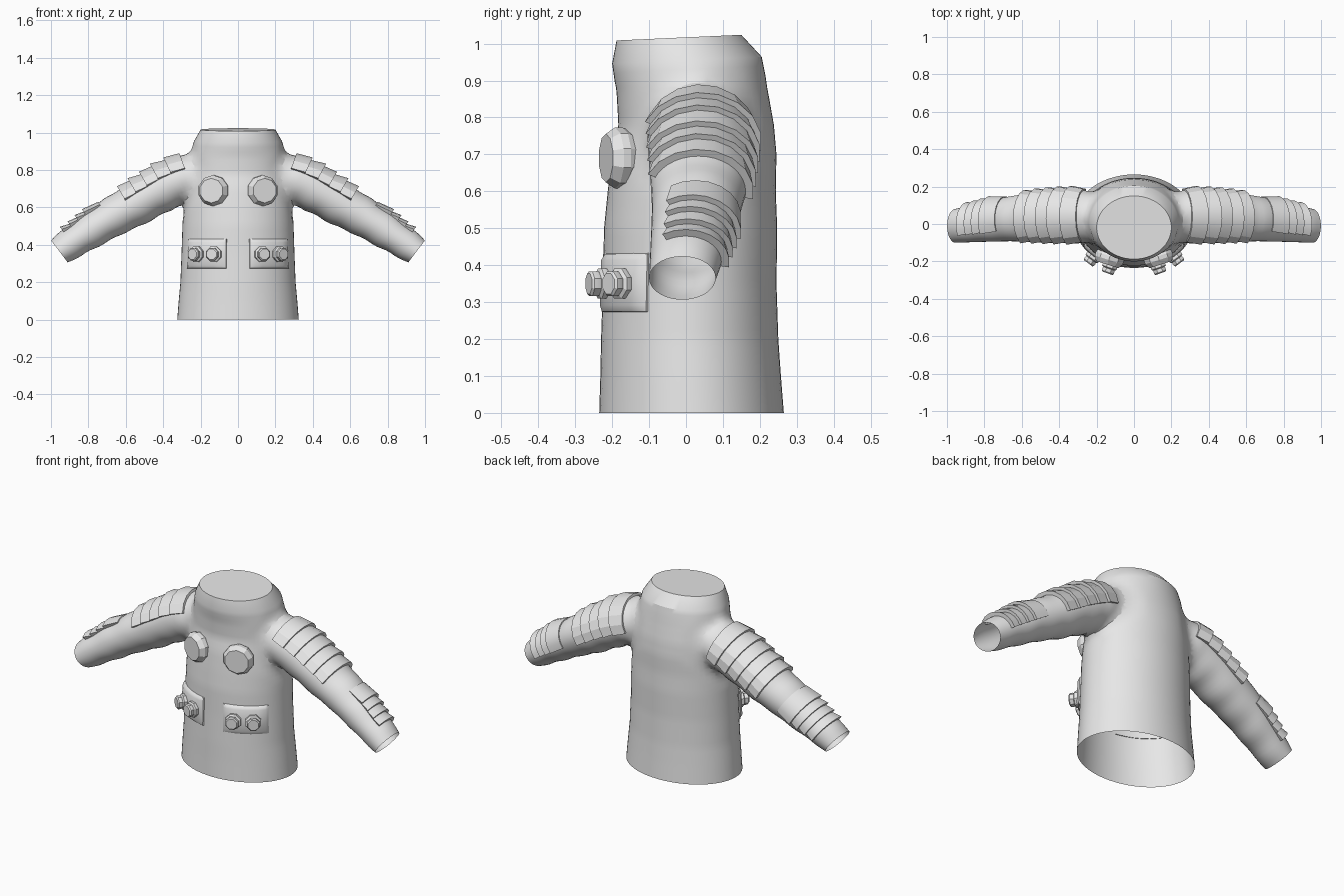
import bpy, bmesh
from math import sin, cos, pi, radians, atan2, sqrt
from mathutils import Vector, Matrix

if "Cube" in bpy.data.objects:
    bpy.data.objects.remove(bpy.data.objects["Cube"])

grey = bpy.data.materials.new("light_grey")
grey.use_nodes = True
grey.diffuse_color = (0.8, 0.8, 0.8, 1)
grey.node_tree.nodes["Principled BSDF"].inputs["Base Color"].default_value = (0.8, 0.8, 0.8, 1)

# Torso rows: height, half width, front y, back y
TORSO = [(0, .325, -.235, .265), (.1, .317, -.232, .257), (.2, .308, -.23, .25),
         (.35, .302, -.225, .245), (.5, .297, -.222, .247), (.6, .293, -.212, .243),
         (.7, .285, -.2, .245), (.78, .278, -.183, .238), (.87, .26, -.188, .222),
         (.955, .235, -.2, .205), (1.017, .2, -.188, .15)]
# Arm rows: centre x, centre z, centre y, half height, half depth, tilt
ARM = [(.1, .79, .03, .11, .12, 10), (.27, .755, .04, .135, .145, 20),
       (.36, .725, .04, .128, .143, 28), (.46, .67, .038, .12, .138, 30),
       (.56, .61, .035, .115, .13, 30), (.66, .555, .028, .105, .12, 31),
       (.76, .495, .018, .098, .112, 32), (.86, .43, .003, .088, .1, 35),
       (.955, .365, -.01, .075, .09, 37)]


def sample(rows, t):
    """Blend between the two rows around t (first column)."""
    for a, b in zip(rows, rows[1:]):
        if t <= b[0]:
            break
    f = (t - a[0]) / (b[0] - a[0])
    return [p + (q - p) * f for p, q in zip(a, b)]


def torso_point(z, ang, off=0):
    """ang 0 is straight ahead, positive towards +x."""
    z, rx, y0, y1 = sample(TORSO, z)
    y = (y0 + y1) / 2 - ((y1 - y0) / 2 + off) * cos(ang)
    tilt = .045 * y if z > .9 else 0
    return Vector(((rx + off) * sin(ang), y, z + tilt))


def arm_point(t, ang, off=0, side=1):
    """ang 0 is the front of the sleeve, 90 degrees its top."""
    x, z, y, r, ry, tilt = sample(ARM, t)
    tilt = radians(tilt)
    r += off + .003 * sin(t * 50)
    up = r * sin(ang)
    return Vector((side * (x + up * sin(tilt)), y - (ry + off) * cos(ang), z + up * cos(tilt)))


def make(name, bm, angle=30):
    bmesh.ops.recalc_face_normals(bm, faces=bm.faces)
    me = bpy.data.meshes.new(name)
    bm.to_mesh(me)
    bm.free()
    ob = bpy.data.objects.new(name, me)
    bpy.context.collection.objects.link(ob)
    me.materials.append(grey)
    finish(ob, angle)
    return ob


def finish(ob, angle):
    bpy.ops.object.select_all(action='DESELECT')
    ob.select_set(True)
    bpy.context.view_layer.objects.active = ob
    bpy.ops.object.shade_smooth_by_angle(angle=radians(angle))


def grid(bm, rows, closed=False, caps=False):
    """Skin rows of points with quads."""
    vs = [[bm.verts.new(p) for p in row] for row in rows]
    n = len(vs[0])
    for a, b in zip(vs, vs[1:]):
        for i in range(n if closed else n - 1):
            j = (i + 1) % n
            bm.faces.new((a[i], a[j], b[j], b[i]))
    if caps:
        bm.faces.new(vs[0])
        bm.faces.new(vs[-1])


def lerp_list(a, b, n):
    return [a + (b - a) * i / n for i in range(n + 1)]


# Torso and sleeves, joined into one shell
bm = bmesh.new()
around = [2 * pi * i / 56 for i in range(56)]
heights = lerp_list(0, .955, 38) + [1.017]
grid(bm, [[torso_point(z, a) for a in around] for z in heights], True, True)
body = make("jacket_body", bm)

around = [2 * pi * i / 36 for i in range(36)]
for side in (1, -1):
    bm = bmesh.new()
    grid(bm, [[arm_point(t, a, 0, side) for a in around] for t in lerp_list(.1, .955, 38)], True, True)
    sleeve = make("sleeve_helper", bm)
    mod = body.modifiers.new("join", 'BOOLEAN')
    mod.operation, mod.solver, mod.object = 'UNION', 'EXACT', sleeve
    bpy.context.view_layer.objects.active = body
    bpy.ops.object.modifier_apply(modifier=mod.name)
    bpy.data.objects.remove(sleeve)

# Open the hem and cuffs, then soften the armhole seams
bm = bmesh.new()
bm.from_mesh(body.data)
ends = [f for f in bm.faces if f.calc_center_median().z < .001
        or (len(f.verts) > 8 and abs(f.calc_center_median().x) > .9)]
bmesh.ops.delete(bm, geom=ends, context='FACES')
seam = set()
for e in bm.edges:
    m = (e.verts[0].co + e.verts[1].co) / 2
    if .18 < abs(m.x) < .37 and .5 < m.z < .92 and e.calc_face_angle(0) > .3:
        seam.update(e.verts)
bmesh.ops.remove_doubles(bm, verts=list(seam), dist=.006)
seam = {v for v in seam if v.is_valid}
for _ in range(3):
    seam |= {e.other_vert(v) for v in seam for e in v.link_edges}
seam = [v for v in seam if v.co.z < .93]
for _ in range(10):
    bmesh.ops.smooth_vert(bm, verts=seam, factor=.5, use_axis_x=True, use_axis_y=True, use_axis_z=True)
bm.to_mesh(body.data)
bm.free()
finish(body, 50)


# Overlapping sleeve plates
def plates(name, stops, start, end, side):
    bm = bmesh.new()
    angs = [radians(a) for a in lerp_list(start, end, 8)]
    angs = [angs[0]] + angs + [angs[-1]]
    for t0, t1 in zip(stops, stops[1:]):
        rows = []
        for t, off in ((t0, -.01), (t0, .006), (t1, .022), (t1, -.01)):
            rows.append([arm_point(t, a, -.01 if i in (0, len(angs) - 1) else off, side)
                         for i, a in enumerate(angs)])
        grid(bm, rows)
    make(name, bm, 20)


# Turned fittings that stand on the torso front
def fitting(name, x, z, profile, sides, yaw_scale=1):
    _, rx, y0, y1 = sample(TORSO, z)
    ry = (y1 - y0) / 2
    dy = ry * sqrt(1 - (x / rx) ** 2)
    yaw = atan2(x / rx ** 2, dy / ry ** 2) * yaw_scale
    out = Vector((sin(yaw), -cos(yaw), 0))
    across = Vector((cos(yaw), sin(yaw), 0))
    base = Vector((x, (y0 + y1) / 2 - dy, z))
    bm = bmesh.new()
    rows = []
    for r, d in profile:
        rows.append([base + out * d + across * r * cos(a) + Vector((0, 0, r * sin(a)))
                     for a in (2 * pi * (i + .5) / sides for i in range(sides))])
    grid(bm, rows, True, True)
    make(name, bm, 20)


# Raised panel that follows the torso
def panel(name, side):
    bm = bmesh.new()
    edge = [0, .02, .1, .26, .42, .58, .74, .9, .98, 1]
    rows = []
    for v in (0, .03, .13, .5, .87, .97, 1):
        row = []
        for u in edge:
            rim = min(u, 1 - u, v, 1 - v)
            off = -.008 if rim == 0 else .006 if rim < .05 else .016
            row.append(torso_point(.27 + .165 * v, side * radians(11 + 51 * u), off))
        rows.append(row)
    grid(bm, rows)
    make(name, bm, 40)


KNOB = [(.07, -.035), (.083, -.005), (.083, .016), (.066, .042)]
BOLT = [(.036, -.005), (.044, .018), (.044, .03), (.034, .036), (.036, .042), (.036, .056), (.03, .062)]
for side, word in ((1, "left"), (-1, "right")):
    plates("shoulder_plates_" + word, [.265, .335, .4, .46, .52, .58], 24, 190, side)
    plates("forearm_plates_" + word, [.69, .77, .81, .85, .89], 58, 190, side)
    fitting("chest_knob_" + word, side * .13, .69, KNOB, 10, .8)
    panel("waist_panel_" + word, side)
    fitting("inner_bolt_" + word, side * .122, .35, BOLT, 8)
    fitting("outer_bolt_" + word, side * .208, .35, BOLT, 8)
